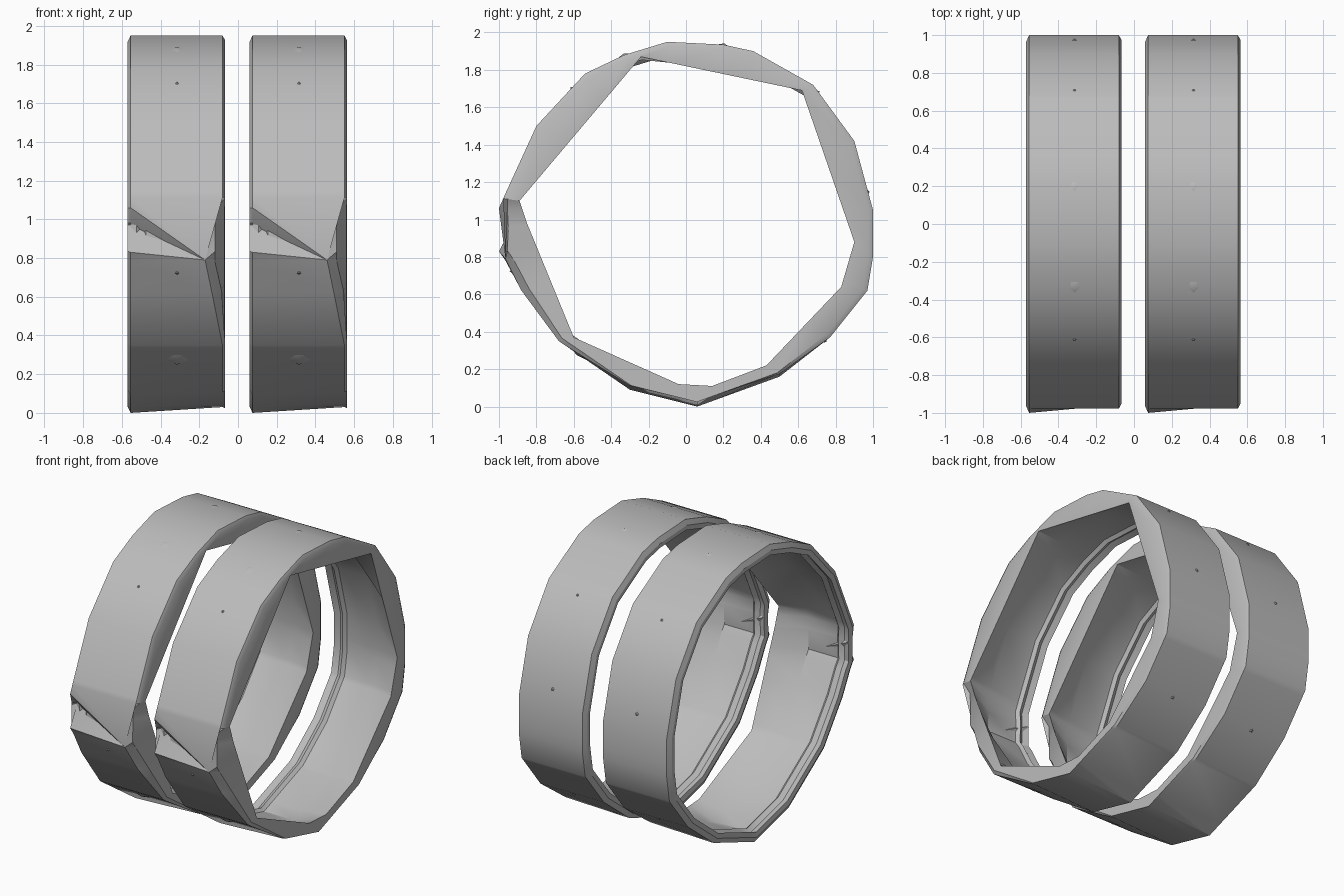
import bpy, bmesh, math
from mathutils import Vector

cube = bpy.data.objects.get("Cube")
if cube:
    bpy.data.objects.remove(cube)

mat = bpy.data.materials.new("worn grey")
mat.use_nodes = True
grey = (0.5, 0.5, 0.5, 1)
mat.diffuse_color = grey
mat.node_tree.nodes["Principled BSDF"].inputs["Base Color"].default_value = grey

CZ = 0.975
# Outline of the band and of the rough opening, as (y, z)
OUTER = [(1, 1.05), (0.9, 1.42), (0.68, 1.72), (0.36, 1.9), (0.2, 1.935), (-0.1, 1.95),
         (-0.33, 1.88), (-0.54, 1.78), (-0.8, 1.5), (-0.965, 1.14), (-1, 1.06),
         (-0.995, 0.97), (-1, 0.83), (-0.965, 0.78), (-0.88, 0.62), (-0.68, 0.35),
         (-0.3, 0.09), (0.06, 0), (0.5, 0.16), (0.77, 0.37), (0.97, 0.62), (1, 0.8)]
HOLE = [(0.9, 0.88), (0.62, 1.69), (-0.24, 1.87), (-0.89, 1.1), (-0.85, 0.98),
        (-0.6, 0.37), (-0.04, 0.12), (0.14, 0.11), (0.43, 0.22), (0.83, 0.64)]


def angle(p):
    return math.atan2(p[1] - CZ, p[0])


def radius(poly, a):
    """Distance from the hub to a polygon in one direction."""
    d = Vector((math.cos(a), math.sin(a)))
    best = 0
    for i, p in enumerate(poly):
        p = Vector((p[0], p[1] - CZ))
        q = poly[(i + 1) % len(poly)]
        e = Vector((q[0], q[1] - CZ)) - p
        det = d.cross(e)
        if abs(det) > 1e-9:
            t, s = p.cross(e) / det, p.cross(d) / det
            if t > 0 and -1e-5 <= s <= 1 + 1e-5:
                best = max(best, t)
    return best


ANGLES = sorted(angle(p) for p in OUTER + HOLE)


def loop(x, scale=1.0, poly=OUTER):
    pts = []
    for a in ANGLES:
        r = radius(poly, a) * scale
        pts.append(Vector((x, r * math.cos(a), CZ + r * math.sin(a))))
    return pts


def dented_edge():
    """Outer edge on the right, with the gash across the front."""
    pts = loop(-0.24)
    for p in pts:
        if p.y < -0.9:
            p.y += 0.07 * max(0, 1 - abs(p.z - 0.97) / 0.09)
    return pts


def pinched_edge():
    """Outer edge on the left, pulled to one point at the front."""
    pts = loop(0.235)
    for p in pts:
        if p.y < -0.9 and 0.77 < p.z < 1.08:
            p.xyz = (0.145, -0.965, 0.79)
        elif p.y < -0.6 and 0.36 < p.z < 0.78:
            p.x -= 0.09 * (p.z - 0.36) / 0.43
        if p.z < 0.3:
            p.z += 0.03 * (1 - p.z / 0.3)
    return pts


def make_ring(name, x):
    bm = bmesh.new()
    loops = [dented_edge(), pinched_edge(), loop(0.248, 0.975), loop(0.246, 1, HOLE),
             loop(0.06, 0.945), loop(-0.16, 0.945), loop(-0.18, 0.925),
             loop(-0.21, 0.945), loop(-0.25, 0.93), loop(-0.256, 0.965)]
    # The band's left face stays inside the pinched edge
    for edge, lip in zip(loops[1], loops[2]):
        if edge.x < 0.23:
            lip.x = min(lip.x, edge.x + 0.05)
            lip.y += 0.02
    rings = [[bm.verts.new(p) for p in pts] for pts in loops]
    n = len(ANGLES)
    for k, a in enumerate(rings):
        b = rings[(k + 1) % len(rings)]
        for i in range(n):
            j = (i + 1) % n
            bm.faces.new((a[i], a[j], b[j], b[i]))
    bmesh.ops.remove_doubles(bm, verts=bm.verts, dist=0.0005)
    bmesh.ops.recalc_face_normals(bm, faces=bm.faces)
    add_object(name, bm, x)


def add_object(name, bm, x):
    mesh = bpy.data.meshes.new(name)
    bm.to_mesh(mesh)
    bm.free()
    mesh.materials.append(mat)
    ob = bpy.data.objects.new(name, mesh)
    ob.location.x = x
    bpy.context.collection.objects.link(ob)
    bpy.ops.object.select_all(action='DESELECT')
    ob.select_set(True)
    bpy.context.view_layer.objects.active = ob
    bpy.ops.object.shade_smooth_by_angle(angle=math.radians(32))


def make_pimples(name, x):
    """Small raised points spaced around the band."""
    bm = bmesh.new()
    for deg, size in ((78, 0.035), (110, 0.045), (130, 0.015), (45, 0.015),
                      (10, 0.02), (195, 0.015), (230, 0.06), (320, 0.02)):
        a = math.radians(deg)
        d = Vector((0, math.cos(a), math.sin(a)))
        side = Vector((0, -d.z, d.y))
        base = d * (radius(OUTER, a) - 0.006) + Vector((0, 0, CZ))
        tip = bm.verts.new(base + d * 0.014)
        rim = [bm.verts.new(base + side * size * math.cos(t) + Vector((size * math.sin(t), 0, 0)))
               for t in (math.tau * i / 5 for i in range(5))]
        for i in range(5):
            bm.faces.new((tip, rim[i], rim[(i + 1) % 5]))
    bmesh.ops.recalc_face_normals(bm, faces=bm.faces)
    add_object(name, bm, x)


for label, x in (("right", -0.315), ("left", 0.315)):
    make_ring(label + "_ring", x)
    make_pimples(label + "_ring_pimples", x)
